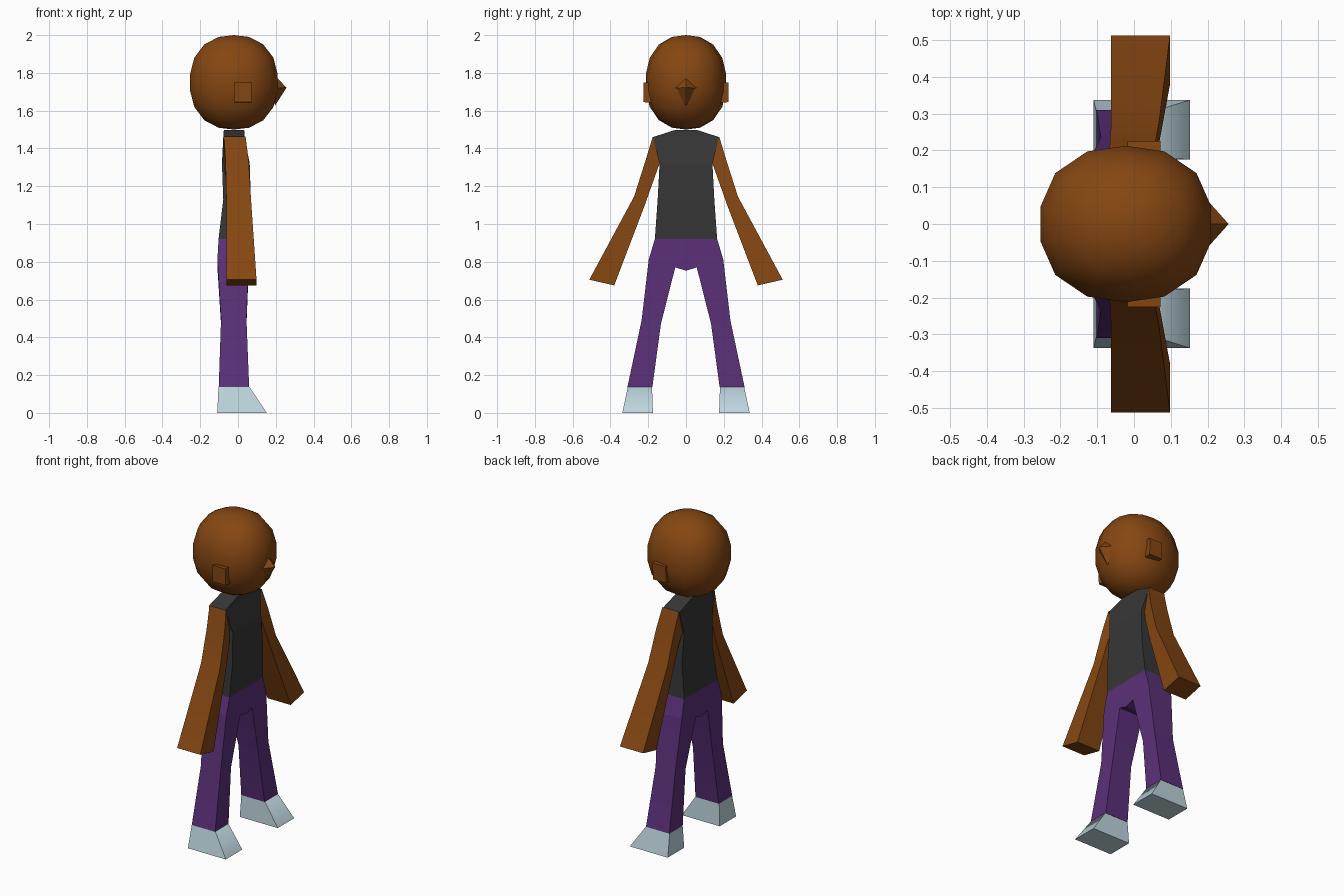
import bpy, bmesh

if "Cube" in bpy.data.objects:
    bpy.data.objects.remove(bpy.data.objects["Cube"])


def material(name, rgb):
    m = bpy.data.materials.new(name)
    m.diffuse_color = (*rgb, 1)
    m.use_nodes = True
    m.node_tree.nodes["Principled BSDF"].inputs["Base Color"].default_value = m.diffuse_color
    return m


SKIN = material("brown skin", (0.235, 0.062, 0.006))
SHIRT = material("charcoal shirt", (0.038, 0.038, 0.038))
TROUSERS = material("purple trousers", (0.105, 0.03, 0.19))
SHOES = material("pale grey shoes", (0.52, 0.67, 0.73))


def finish(bm, name, mat, smooth=0):
    bmesh.ops.recalc_face_normals(bm, faces=bm.faces[:])
    me = bpy.data.meshes.new(name)
    bm.to_mesh(me)
    bm.free()
    ob = bpy.data.objects.new(name, me)
    bpy.context.collection.objects.link(ob)
    me.materials.append(mat)
    if smooth:
        bpy.ops.object.select_all(action='DESELECT')
        bpy.context.view_layer.objects.active = ob
        ob.select_set(True)
        bpy.ops.object.shade_smooth_by_angle(angle=smooth)
    return ob


def loft(name, mat, sections, side=1, smooth=0):
    """Join four-sided sections: (y, z) outer, (y, z) inner, back x, front x."""
    bm = bmesh.new()
    rings = []
    for (yo, zo), (yi, zi), xb, xf in sections:
        pts = [(xb, yo, zo), (xf, yo, zo), (xf, yi, zi), (xb, yi, zi)]
        rings.append([bm.verts.new((x, y * side, z)) for x, y, z in pts])
    for a, b in zip(rings, rings[1:]):
        for i in range(4):
            j = (i + 1) % 4
            bm.faces.new((a[i], a[j], b[j], b[i]))
    bm.faces.new(rings[0])
    bm.faces.new(rings[-1])
    return finish(bm, name, mat, smooth)


# Head: slightly boxy low-poly ball
bm = bmesh.new()
bmesh.ops.create_uvsphere(bm, u_segments=14, v_segments=9, radius=1)
for v in bm.verts:
    n = sum(abs(c) ** 2.3 for c in v.co) ** (1 / 2.3)
    x, y, z = v.co / n
    v.co = (-0.022 + 0.237 * x, 0.214 * y, 1.75 + 0.25 * z)
finish(bm, "head", SKIN, 0.9)

# Nose: small pyramid pointing forward
bm = bmesh.new()
tip = bm.verts.new((0.257, 0, 1.722))
base = [bm.verts.new(p) for p in
        [(0.205, 0, 1.775), (0.19, 0.075, 1.72), (0.195, 0, 1.625), (0.19, -0.075, 1.72)]]
for i in range(4):
    bm.faces.new((tip, base[i], base[(i + 1) % 4]))
bm.faces.new(base)
finish(bm, "nose", SKIN, 0.9)

# Torso: tapered shirt with sloping shoulders
loft("torso", SHIRT, [
    ((0.165, 0.92), (-0.165, 0.92), -0.103, 0.057),
    ((0.15, 1.13), (-0.15, 1.13), -0.078, 0.068),
    ((0.14, 1.32), (-0.14, 1.32), -0.085, 0.062),
    ((0.175, 1.46), (-0.175, 1.46), -0.078, 0.035),
    ((0.06, 1.497), (-0.06, 1.497), -0.075, 0.033)])

# Hips: block with a V-shaped underside
bm = bmesh.new()
outline = [(-0.165, 0.92), (-0.197, 0.813), (-0.057, 0.77), (0, 0.753),
           (0.057, 0.77), (0.197, 0.813), (0.165, 0.92)]
back = [bm.verts.new((-0.103 if z > 0.9 else -0.109, y, z)) for y, z in outline]
front = [bm.verts.new((0.057, y, z)) for y, z in outline]
for i in range(7):
    j = (i + 1) % 7
    bm.faces.new((back[i], back[j], front[j], front[i]))
bm.faces.new(back)
bm.faces.new(front)
finish(bm, "hips", TROUSERS)

for side, tag in ((1, "left"), (-1, "right")):
    # Ear: little block on the side of the head
    loft(tag + "_ear", SKIN, [
        ((0.224, 1.645), (0.17, 1.642), -0.018, 0.072),
        ((0.226, 1.748), (0.17, 1.75), -0.018, 0.072)], side)
    # Arm: shoulder, elbow, hand
    loft(tag + "_arm", SKIN, [
        ((0.176, 1.462), (0.14, 1.32), -0.074, 0.04),
        ((0.213, 1.34), (0.165, 1.25), -0.066, 0.056),
        ((0.275, 1.145), (0.218, 1.10), -0.062, 0.068),
        ((0.512, 0.705), (0.38, 0.675), -0.062, 0.098)], side, 0.5)
    # Leg: hip, knee, ankle
    loft(tag + "_leg", TROUSERS, [
        ((0.197, 0.813), (0.057, 0.77), -0.109, 0.057),
        ((0.235, 0.49), (0.133, 0.47), -0.09, 0.045),
        ((0.31, 0.137), (0.178, 0.137), -0.102, 0.059)], side, 0.5)
    # Shoe: wedge sloping to the toe
    loft(tag + "_shoe", SHOES, [
        ((0.308, 0.138), (0.18, 0.138), -0.103, 0.06),
        ((0.337, 0), (0.175, 0), -0.11, 0.152)], side, 1.2)
